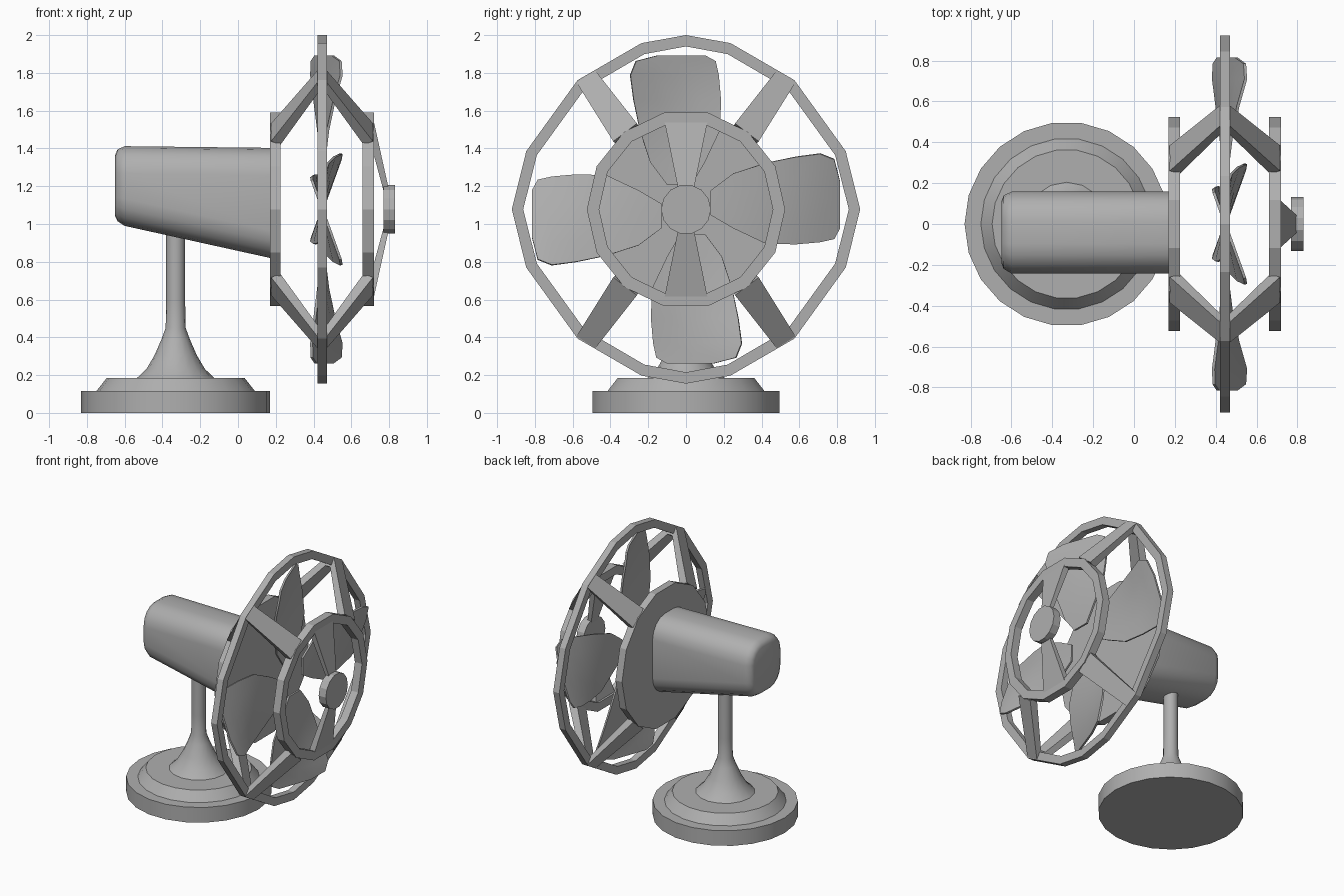
import bpy, bmesh
from math import sin, cos, pi, radians

if "Cube" in bpy.data.objects:
    bpy.data.objects.remove(bpy.data.objects["Cube"])

ZC = 1.0775  # height of the fan axis (runs along x)

GREY = bpy.data.materials.new("dark_grey")
GREY.diffuse_color = (.43, .43, .43, 1)
GREY.use_nodes = True
GREY.node_tree.nodes["Principled BSDF"].inputs["Base Color"].default_value = GREY.diffuse_color


def make(name, verts, faces, smooth=None):
    me = bpy.data.meshes.new(name)
    me.from_pydata(verts, [], faces)
    bm = bmesh.new()
    bm.from_mesh(me)
    bmesh.ops.recalc_face_normals(bm, faces=bm.faces)
    bm.to_mesh(me)
    bm.free()
    me.materials.append(GREY)
    ob = bpy.data.objects.new(name, me)
    bpy.context.collection.objects.link(ob)
    if smooth:
        bpy.context.view_layer.objects.active = ob
        ob.select_set(True)
        bpy.ops.object.shade_smooth_by_angle(angle=radians(smooth))
        ob.select_set(False)
    return ob


def loft(name, loops, smooth=None, closed=False):
    """Skin a list of equal-length vertex loops; cap the ends or close the tube."""
    n, m = len(loops[0]), len(loops)
    verts = [v for lp in loops for v in lp]
    faces = []
    for i in range(m if closed else m - 1):
        a, b = i * n, ((i + 1) % m) * n
        faces += [(a + j, a + (j + 1) % n, b + (j + 1) % n, b + j) for j in range(n)]
    if not closed:
        faces += [tuple(range(n)), tuple(range((m - 1) * n, m * n))]
    return make(name, verts, faces, smooth)


def turned(name, profile, n, cx):
    loops = [[(cx + r * cos(2 * pi * j / n), r * sin(2 * pi * j / n), z)
              for j in range(n)] for r, z in profile]
    return loft(name, loops, 32)


def polygon(r, n):
    return [(r * cos(2 * pi * j / n), r * sin(2 * pi * j / n)) for j in range(n)]


def at(x, pts):
    return [(x, y, ZC + z) for y, z in pts]


def ring(name, outer, inner, x0, x1):
    return loft(name, [at(x0, outer), at(x1, outer), at(x1, inner), at(x0, inner)], closed=True)


# Stepped base, flared neck and post
turned("base", [(.5, 0), (.5, .115), (.42, .115), (.365, .185), (.1, .185)], 22, -.33)
turned("stand_post", [(.21, .18), (.155, .232), (.112, .305), (.075, .39),
                      (.053, .45), (.05, .6), (.05, 1.05)], 16, -.33)


# Motor housing: tapered box with generously rounded long edges
def rounded(x, y0, y1, z0, z1, r, seg=4):
    pts = []
    for k, (cy, cz) in enumerate([(y1 - r, z1 - r), (y0 + r, z1 - r),
                                  (y0 + r, z0 + r), (y1 - r, z0 + r)]):
        for s in range(seg + 1):
            a = pi / 2 * (k + s / seg)
            pts.append((x, cy + r * cos(a), cz + r * sin(a)))
    return pts


loft("motor_housing", [rounded(-.65, -.19, .11, 1.04, 1.365, .1),
                       rounded(-.638, -.22, .14, 1.015, 1.395, .125),
                       rounded(-.6, -.242, .158, .99, 1.412, .145),
                       rounded(.18, -.242, .158, .818, 1.403, .145)], 50)

# Back plate, front ring and hub cap
loft("back_plate", [at(.17, polygon(.525, 14)), at(.225, polygon(.525, 14))])
ring("front_ring", polygon(.525, 14), polygon(.46, 14), .66, .72)
loft("hub_cap", [at(.77, polygon(.132, 14)), at(.83, polygon(.132, 14))])

# Large outer cage ring, one quarter mirrored round
quarter = [(0, .922), (20, .9), (50, .893), (75, .911), (90, .9225)]
angles = (quarter + [(180 - a, r) for a, r in quarter[-2::-1]]
          + [(180 + a, r) for a, r in quarter[1:]]
          + [(360 - a, r) for a, r in quarter[-2:0:-1]])


def cage_loop(inset):
    return [((r - inset) * cos(radians(a)), (r - inset) * sin(radians(a))) for a, r in angles]


ring("cage_ring", cage_loop(0), cage_loop(.06), .42, .47)

# Tapered struts from the back plate over the cage ring to the front ring
near = [(.385, .36), (.26, .455)]
far = [(.58, .672), (.48, .735)]


def strut_section(x_out, x_in, pts, k, sy, sz):
    o = [(x_out, sy * y, ZC + sz * z) for y, z in pts]
    i = [(x_in, sy * y * k, ZC + sz * z * k) for y, z in pts]
    return [o[0], o[1], i[1], i[0]]


for sy in (1, -1):
    for sz in (1, -1):
        loft("cage_strut", [strut_section(*s, sy, sz) for s in (
            (.175, .225, near, .95), (.42, .425, far, .92),
            (.47, .465, far, .92), (.715, .665, near, .95))])

# Two tapered spokes holding the hub cap
for s in (1, -1):
    loft("hub_spoke", [
        [(x0, -w, ZC + s * z), (x0, w, ZC + s * z), (x1, w, ZC + s * z), (x1, -w, ZC + s * z)]
        for x0, x1, w, z in ((.67, .718, .115, .47), (.77, .80, .04, .1))])

# Four twisted blades: radius, leading edge, trailing edge
stations = [(.13, .10, -.03), (.25, .19, -.10), (.42, .245, -.18), (.58, .278, -.184),
            (.71, .295, -.172), (.785, .265, -.155), (.815, .15, -.10)]
COLS = 5
for b in range(4):
    t = b * pi / 2
    verts, faces = [], []
    for u, hi, lo in stations:
        c = .36 * min(1.0, (u / .73) ** 2)
        for j in range(COLS):
            v = lo + (hi - lo) * j / (COLS - 1)
            verts.append((.447 + c * v, u * cos(t) - v * sin(t), ZC + u * sin(t) + v * cos(t)))
    for i in range(len(stations) - 1):
        for j in range(COLS - 1):
            a = i * COLS + j
            faces.append((a, a + 1, a + COLS + 1, a + COLS))
    blade = make("fan_blade", verts, faces)
    mod = blade.modifiers.new("thickness", 'SOLIDIFY')
    mod.thickness = .014
    mod.offset = 0
    bpy.context.view_layer.objects.active = blade
    blade.select_set(True)
    bpy.ops.object.modifier_apply(modifier=mod.name)
    bpy.ops.object.shade_smooth_by_angle(angle=radians(40))
    blade.select_set(False)
